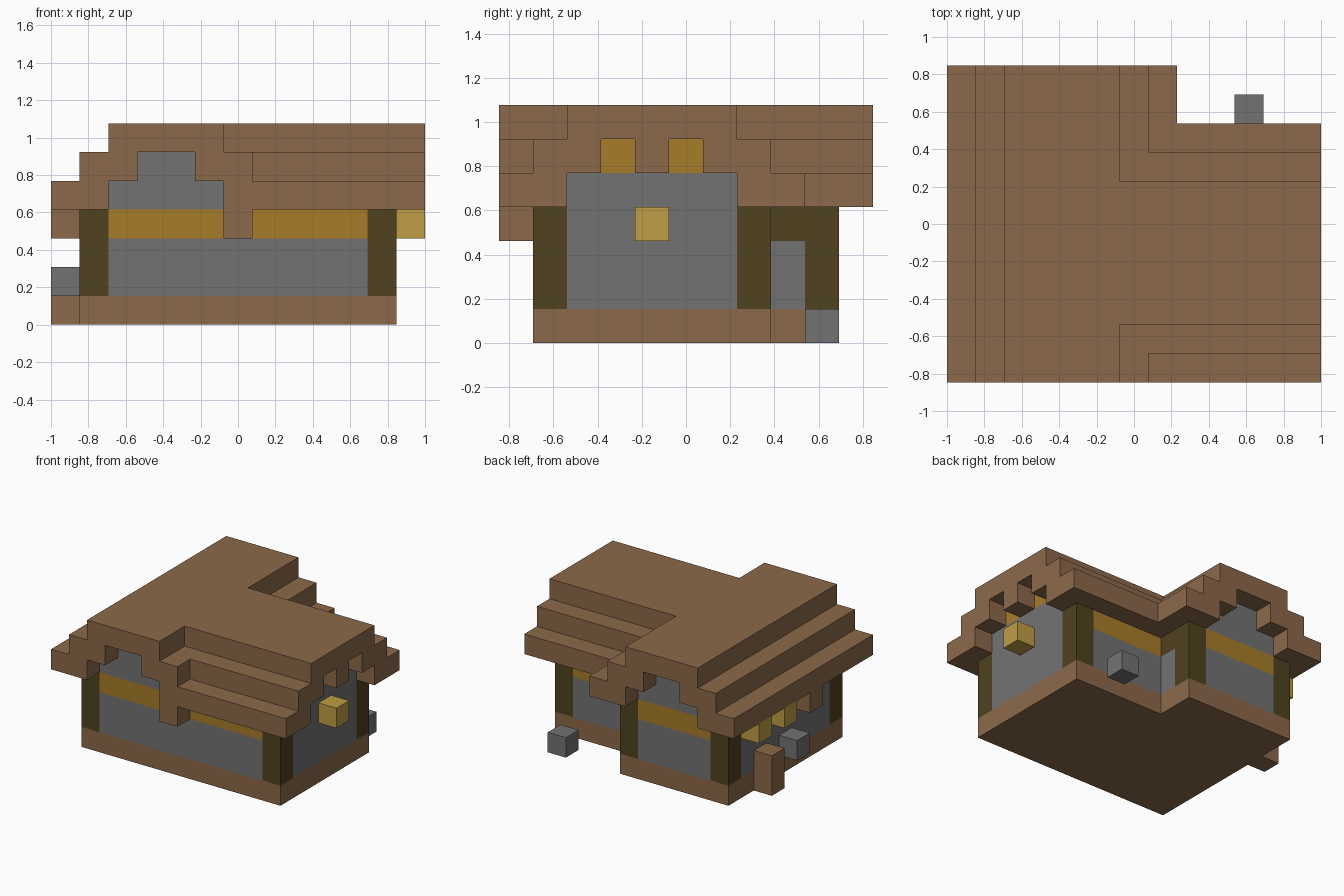
import bpy, bmesh
from mathutils import Vector

if "Cube" in bpy.data.objects:
    bpy.data.objects.remove(bpy.data.objects["Cube"])

U = 2 / 13                      # edge of one block
ORIGIN = Vector((-6.5, -5.5, 0))


def material(name, rgb):
    m = bpy.data.materials.new(name)
    m.use_nodes = True
    m.diffuse_color = (*rgb, 1)
    m.node_tree.nodes["Principled BSDF"].inputs["Base Color"].default_value = (*rgb, 1)
    return m


WOOD = material("brown wood", (0.262, 0.141, 0.069))
STONE = material("grey stone", (0.171, 0.171, 0.171))
AMBER = material("amber window", (0.392, 0.202, 0.023))
LAMP = material("yellow lamp", (0.515, 0.337, 0.058))
TIMBER = material("dark timber", (0.080, 0.054, 0.014))

owner = {}                      # block -> part name
parts = {}                      # part name -> material


def fill(part, mat, xs, ys, zs):
    """Give a box of blocks (start, end) to a part; later parts win."""
    parts[part] = mat
    for x in range(*xs):
        for y in range(*ys):
            for z in range(*zs):
                owner[x, y, z] = part


# Foundation and walls: a main house with a wing toward +x
for part, mat, z in (("foundation", WOOD, (0, 1)), ("walls", STONE, (1, 4))):
    fill(part, mat, (1, 7), (1, 10), z)
    fill(part, mat, (1, 12), (1, 8), z)

# Gable walls
for step in (0, 1):
    level = (4 + step, 5 + step)
    fill("walls", STONE, (2 + step, 6 - step), (1, 10), level)
    fill("walls", STONE, (5, 12), (2 + step, 7 - step), level)

# Window bands under the eaves and the two gable windows
fill("window_bands", AMBER, (2, 11), (1, 2), (3, 4))
fill("window_bands", AMBER, (2, 6), (9, 10), (3, 4))
fill("window_bands", AMBER, (7, 11), (7, 8), (3, 4))
for y in (3, 5):
    fill("gable_windows", AMBER, (11, 12), (y, y + 1), (5, 6))

# Corner pillars and the short beam beside the wing
for x, y in ((1, 1), (11, 1), (1, 9), (6, 9), (11, 7)):
    fill("corner_pillars", TIMBER, (x, x + 1), (y, y + 1), (1, 4))
fill("side_beam", TIMBER, (6, 7), (8, 9), (3, 4))

# Stepped roofs: two treads on each slope, closed by a flat ridge
for step in (0, 1):
    level = (4 + step, 5 + step)
    for x in (step, 6 - step):
        fill("roof", WOOD, (x, x + 2), (0, 11), level)
    for y in (step, 7 - step):
        fill("roof", WOOD, (6, 13), (y, y + 2), level)
fill("roof", WOOD, (2, 6), (0, 11), (6, 7))
fill("roof", WOOD, (6, 13), (2, 7), (6, 7))

# Blocks hanging from the roof
for x, y, z in ((6, 0, 3), (0, 4, 3), (12, 4, 5)):
    fill("roof_brackets", WOOD, (x, x + 1), (y, y + 1), (z, z + 1))

# Lamps, a side post and loose stones
for x, y in ((12, 4), (0, 6), (0, 8)):
    fill("lamps", LAMP, (x, x + 1), (y, y + 1), (3, 4))
fill("side_post", WOOD, (0, 1), (7, 8), (0, 2))
fill("side_stone", STONE, (0, 1), (5, 6), (1, 2))
fill("loose_stone", STONE, (10, 11), (9, 10), (0, 1))


def build(part, mat):
    """Skin the open sides of a part's blocks and merge flat areas."""
    bm = bmesh.new()
    for cell, name in owner.items():
        if name != part:
            continue
        centre = Vector(cell) + Vector((.5, .5, .5)) + ORIGIN
        for axis in range(3):
            for sign in (-1, 1):
                n, a, b = Vector(), Vector(), Vector()
                n[axis], a[(axis + 1) % 3], b[(axis + 2) % 3] = sign, 1, sign
                if tuple(int(c + d) for c, d in zip(cell, n)) in owner:
                    continue
                corners = (n - a - b, n + a - b, n + a + b, n - a + b)
                bm.faces.new([bm.verts.new((centre + c / 2) * U) for c in corners])
    bmesh.ops.remove_doubles(bm, verts=bm.verts, dist=0.001)
    bmesh.ops.dissolve_limit(bm, angle_limit=0.01, verts=bm.verts, edges=bm.edges)
    mesh = bpy.data.meshes.new(part)
    bm.to_mesh(mesh)
    bm.free()
    mesh.materials.append(mat)
    bpy.context.collection.objects.link(bpy.data.objects.new(part, mesh))


for part, mat in parts.items():
    build(part, mat)
